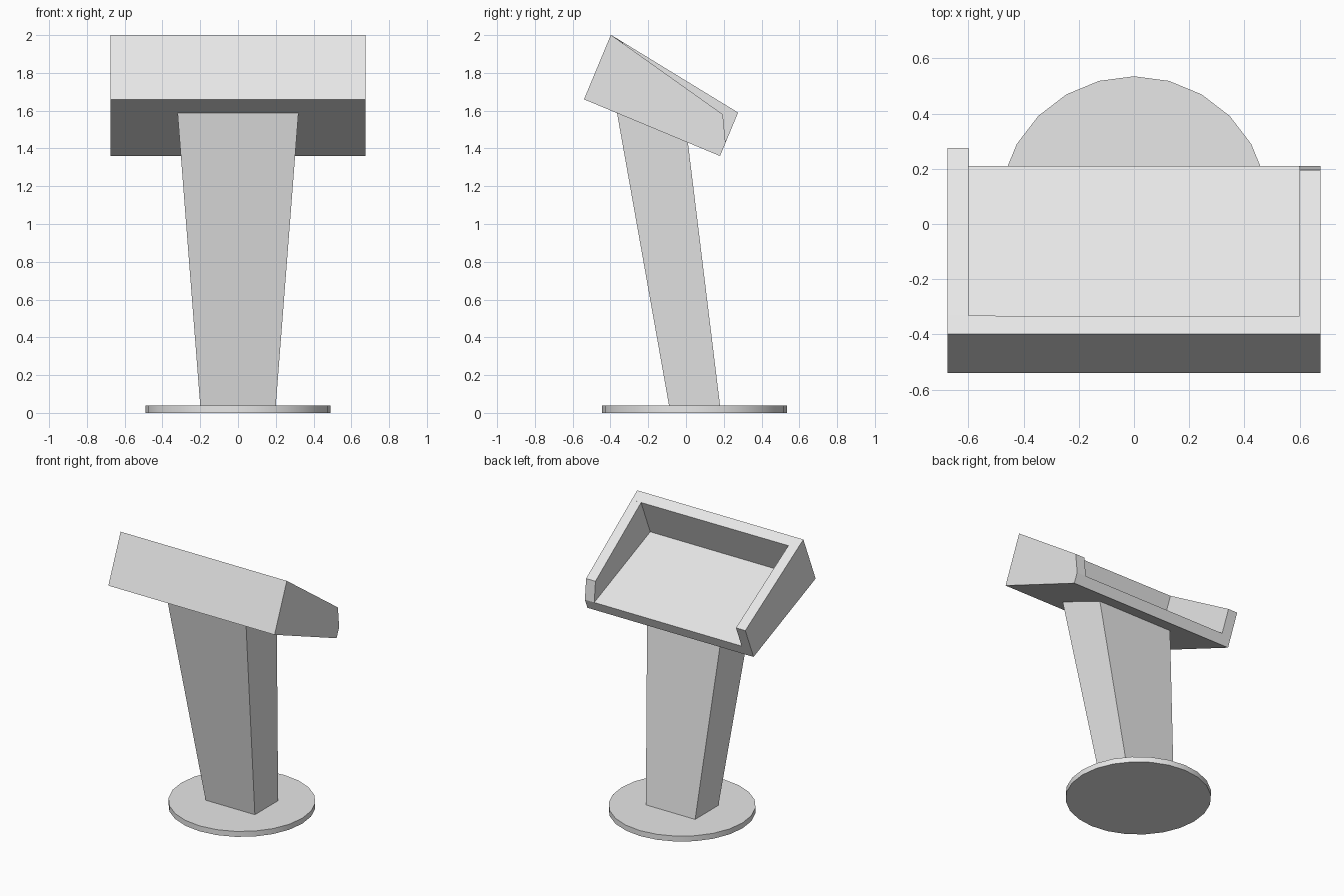
import bpy
import bmesh
from mathutils import Vector

cube = bpy.data.objects.get("Cube")
if cube:
    bpy.data.objects.remove(cube, do_unlink=True)

grey = bpy.data.materials.new("light_grey")
grey.use_nodes = True
grey.diffuse_color = (0.8, 0.8, 0.8, 1)
grey.node_tree.nodes["Principled BSDF"].inputs["Base Color"].default_value = (0.8, 0.8, 0.8, 1)


def add_object(name, bm):
    bmesh.ops.recalc_face_normals(bm, faces=bm.faces)
    mesh = bpy.data.meshes.new(name)
    bm.to_mesh(mesh)
    bm.free()
    mesh.materials.append(grey)
    obj = bpy.data.objects.new(name, mesh)
    bpy.context.collection.objects.link(obj)
    return obj


def loft(name, loop_a, loop_b):
    """Solid between two matching loops of 3D points."""
    bm = bmesh.new()
    a = [bm.verts.new(p) for p in loop_a]
    b = [bm.verts.new(p) for p in loop_b]
    bm.faces.new(a)
    bm.faces.new(b)
    for i in range(len(a)):
        j = (i + 1) % len(a)
        bm.faces.new((a[i], a[j], b[j], b[i]))
    return add_object(name, bm)


# Tilted frame of the tray: u runs down its length, w is its height
origin = Vector((0, -0.54, 1.66))
u_axis = Vector((0, 0.72, -0.30)).normalized()
w_axis = Vector((0, 0.30, 0.72)).normalized()


def tilted(x, profile):
    return [origin + Vector((x, 0, 0)) + u_axis * u + w_axis * w for u, w in profile]


HALF, WALL, LENGTH, HEIGHT = 0.675, 0.076, 0.78, 0.37
INNER = HALF - WALL
right_end, left_end = (LENGTH, 0.249), (0.709, 0.209)


def rim(end):
    """Rim height where the side wall meets the front wall."""
    return HEIGHT + (end[1] - HEIGHT) * WALL / end[0]


# Tray floor
floor = [(0, 0), (LENGTH, 0), (LENGTH, WALL), (0, WALL)]
loft("tray_floor", tilted(-HALF, floor), tilted(HALF, floor))

# Tray front wall, with a rim that follows the slope of each side wall
front = [[(0, WALL), (WALL, WALL), (WALL, rim(e)), (0, HEIGHT)] for e in (right_end, left_end)]
loft("tray_front_wall", tilted(-HALF, front[0]), tilted(HALF, front[1]))

# Tray side walls: one square-ended, one with a slanted end
for name, end, sign in (("tray_right_wall", right_end, -1), ("tray_left_wall", left_end, 1)):
    side = [(WALL, WALL), (LENGTH, WALL), end, (WALL, rim(end))]
    loft(name, tilted(sign * INNER, side), tilted(sign * HALF, side))

# Leaning column, widening towards the tray
column = [(-0.09, 0.04), (0.18, 0.04), (0.01, 1.431), (-0.365, 1.587)]


def column_side(sign):
    return [(sign * (0.2 + 0.12 * (z - 0.04) / 1.547), y, z) for y, z in column]


loft("column", column_side(-1), column_side(1))

# Round base plate
bm = bmesh.new()
bmesh.ops.create_cone(bm, cap_ends=True, segments=24, radius1=0.49, radius2=0.49, depth=0.04)
bmesh.ops.translate(bm, verts=bm.verts, vec=(0, 0.045, 0.02))
base = add_object("base_plate", bm)
bpy.ops.object.select_all(action="DESELECT")
base.select_set(True)
bpy.context.view_layer.objects.active = base
bpy.ops.object.shade_smooth_by_angle()
